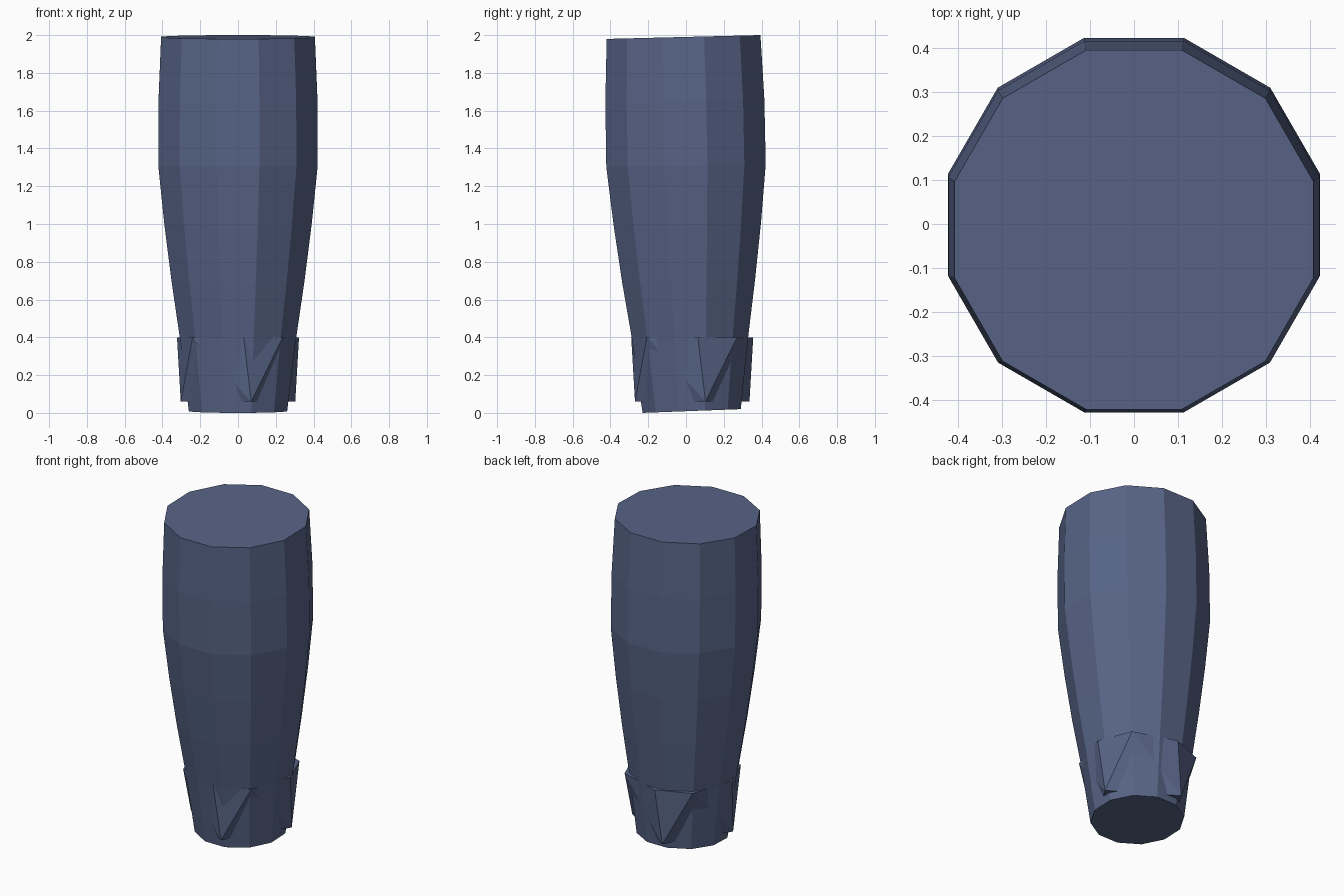
import bpy, bmesh, math

if "Cube" in bpy.data.objects:
    bpy.data.objects.remove(bpy.data.objects["Cube"])

blue = bpy.data.materials.new("slate blue")
blue.diffuse_color = (0.095, 0.127, 0.24, 1)
blue.use_nodes = True
blue.node_tree.nodes["Principled BSDF"].inputs["Base Color"].default_value = blue.diffuse_color


def finish(bm, name):
    bmesh.ops.recalc_face_normals(bm, faces=bm.faces)
    mesh = bpy.data.meshes.new(name)
    bm.to_mesh(mesh)
    bm.free()
    mesh.materials.append(blue)
    obj = bpy.data.objects.new(name, mesh)
    bpy.context.collection.objects.link(obj)
    return obj


# Twelve-sided tapered body: height, centre y, apothem, tilt along y
SIDES = 12
RINGS = [
    (0.01, 0.03, 0.26, 0.038),
    (0.40, 0.022, 0.308, 0.03),
    (0.70, 0.014, 0.352, 0.025),
    (1.00, 0.007, 0.390, 0.02),
    (1.31, 0.0, 0.422, 0.015),
    (1.65, -0.006, 0.421, 0.02),
    (1.99, -0.013, 0.407, 0.025),
]
bm = bmesh.new()
loops = []
for z, cy, apothem, tilt in RINGS:
    r = apothem / math.cos(math.pi / SIDES)
    loop = []
    for i in range(SIDES):
        a = math.radians(15 + 30 * i)
        y = r * math.sin(a)
        loop.append(bm.verts.new((r * math.cos(a), cy + y, z + tilt * y)))
    loops.append(loop)
for low, high in zip(loops, loops[1:]):
    for i in range(SIDES):
        j = (i + 1) % SIDES
        bm.faces.new((low[i], low[j], high[j], high[i]))
bm.faces.new(loops[0])
bm.faces.new(loops[-1])
finish(bm, "tapered_body")

# Pointed collar: eight upper corners narrowing to four lower tips
bm = bmesh.new()


def corner(x, y, z, turn):
    c, s = math.cos(turn), math.sin(turn)
    return bm.verts.new((x * c - y * s, 0.033 + x * s + y * c, z))


A, B, T = [], [], []
for k in range(4):
    turn = k * math.pi / 2
    A.append(corner(0.03, -0.323, 0.4, turn))
    B.append(corner(0.237, -0.24, 0.4, turn))
    T.append(corner(0.07, -0.303, 0.06, turn))
for k in range(4):
    n = (k + 1) % 4
    bm.faces.new((T[k], B[k], A[k]))
    bm.faces.new((B[k], T[n], A[n]))
    bm.faces.new((T[k], T[n], B[k]))
bm.faces.new([v for pair in zip(A, B) for v in pair])
bm.faces.new(T)
finish(bm, "pointed_collar")
